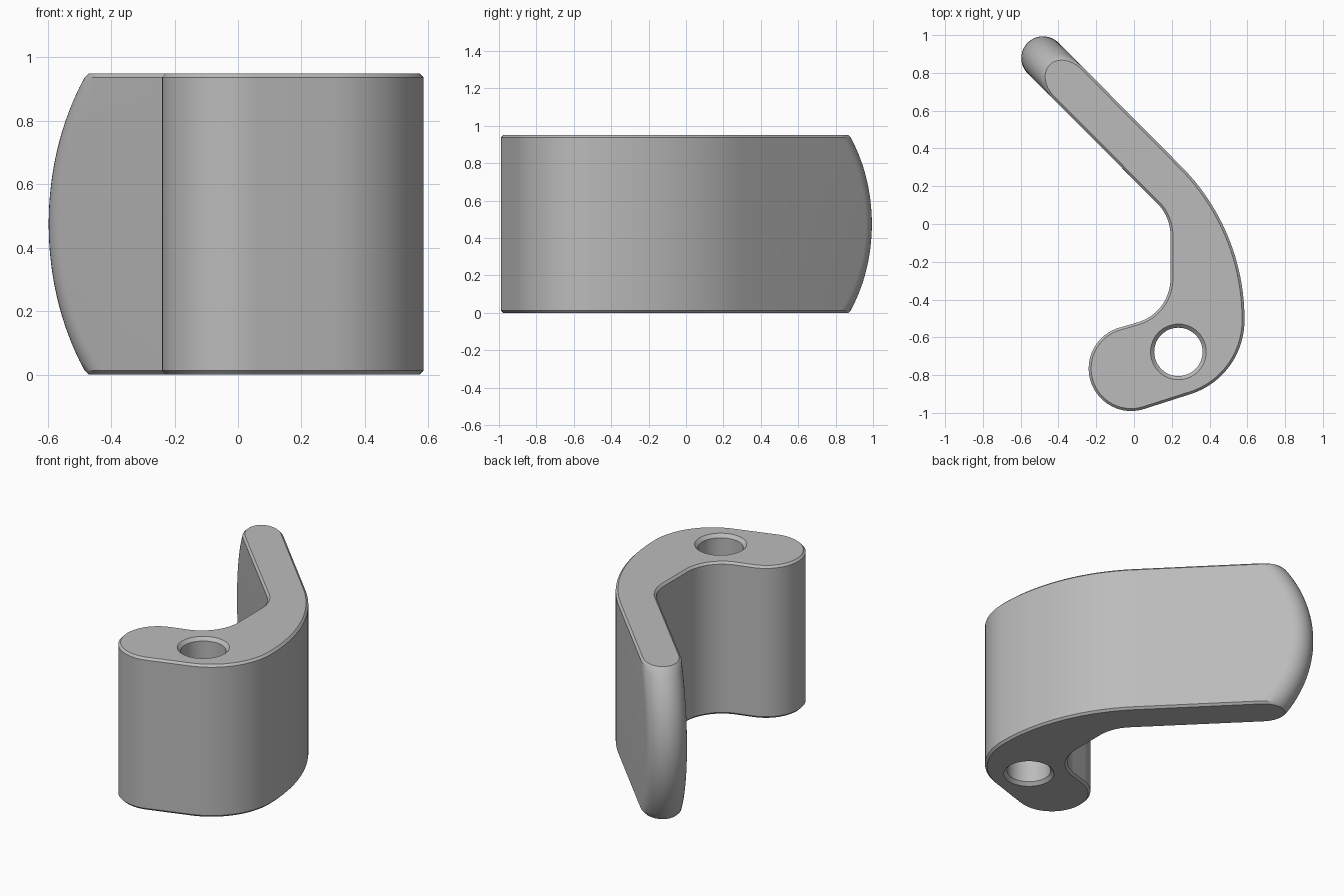
import bpy, bmesh
from math import cos, sin, pi, radians, sqrt
from mathutils import Vector

cube = bpy.data.objects.get("Cube")
if cube:
    bpy.data.objects.remove(cube, do_unlink=True)

HEIGHT = 0.95
CHAMFER = 0.013
ARM_HALF = 0.115          # half thickness of the straight arm
ARM_MID = 0.1985          # the arm's centre line crosses (ARM_MID, ARM_MID)
TIP_CENTRE = 0.302        # centre of the bowed tip, measured along the arm
TIP_RADIUS = 0.775

grey = bpy.data.materials.new("plain grey")
grey.use_nodes = True
grey.diffuse_color = (0.5, 0.5, 0.5, 1)
grey.node_tree.nodes["Principled BSDF"].inputs["Base Color"].default_value = (0.5, 0.5, 0.5, 1)


def arc(cx, cy, r, start, end, steps):
    angles = [radians(start + (end - start) * i / steps) for i in range(steps + 1)]
    return [Vector((cx + r * cos(a), cy + r * sin(a))) for a in angles]


def tip(z):
    """Rounded arm end, swept around a bow in the plane of the arm."""
    along = Vector((-1, 1)).normalized()
    across = Vector((1, 1)).normalized()
    points = []
    for i in range(25):
        a = pi * i / 24
        reach = TIP_RADIUS - ARM_HALF + ARM_HALF * sin(a)
        s = TIP_CENTRE + sqrt(reach ** 2 - (z - HEIGHT / 2) ** 2)
        points.append(Vector((ARM_MID, ARM_MID)) + along * s - across * ARM_HALF * cos(a))
    return points


# Body outline, clockwise from the outer side of the arm
BODY = (arc(-0.563, -0.505, 1.148, 45, 0, 24)            # curved back
        + arc(0.175, -0.51, 0.41, -1, -70.7, 20)         # heel
        + arc(-0.015, -0.765, 0.225, -70.7, -252, 36)    # rounded foot
        + arc(-0.047, -0.29, 0.24, -72, 0, 20)           # hollow above the foot
        + arc(-0.047, -0.06, 0.24, 0, 45, 14))           # inner elbow


def inset(points, amount):
    result = []
    for i, p in enumerate(points):
        d = (points[(i + 1) % len(points)] - points[i - 1]).normalized()
        result.append(p + Vector((d.y, -d.x)) * amount)
    return result


def new_object(name, bm):
    bmesh.ops.recalc_face_normals(bm, faces=bm.faces)
    mesh = bpy.data.meshes.new(name)
    bm.to_mesh(mesh)
    bm.free()
    mesh.materials.append(grey)
    obj = bpy.data.objects.new(name, mesh)
    bpy.context.collection.objects.link(obj)
    return obj


def skin(name, loops):
    """Join stacked closed loops and cap both ends."""
    bm = bmesh.new()
    rings = [[bm.verts.new(p) for p in loop] for loop in loops]
    for low, high in zip(rings, rings[1:]):
        for i in range(len(low)):
            bm.faces.new((low[i - 1], low[i], high[i], high[i - 1]))
    bm.faces.new(rings[0])
    bm.faces.new(rings[-1])
    return new_object(name, bm)


# Curved handle body with chamfered top and bottom edges
steps = 28
levels = [CHAMFER + (HEIGHT - 2 * CHAMFER) * i / steps for i in range(steps + 1)]
layers = [(0, CHAMFER)] + [(z, 0) for z in levels] + [(HEIGHT, CHAMFER)]
loops = []
for z, amount in layers:
    flat = inset(tip(min(max(z, CHAMFER), HEIGHT - CHAMFER)) + BODY, amount)
    loops.append([(p.x, p.y, z) for p in flat])
handle = skin("handle_body", loops)

# Countersunk pivot hole
hole_profile = [(-0.02, 0.167), (0.02, 0.128), (HEIGHT - 0.02, 0.128), (HEIGHT + 0.02, 0.167)]
cutter = skin("pivot_hole_cutter", [[(p.x, p.y, z) for p in arc(0.235, -0.677, r, 0, 352.5, 47)]
                                    for z, r in hole_profile])
cutter.hide_render = True

bpy.ops.object.select_all(action='DESELECT')
bpy.context.view_layer.objects.active = handle
handle.select_set(True)
cut = handle.modifiers.new("pivot hole", 'BOOLEAN')
cut.operation = 'DIFFERENCE'
cut.solver = 'EXACT'
cut.object = cutter
bpy.ops.object.modifier_apply(modifier=cut.name)
bpy.data.objects.remove(cutter, do_unlink=True)
bpy.ops.object.shade_smooth_by_angle(angle=radians(25))
